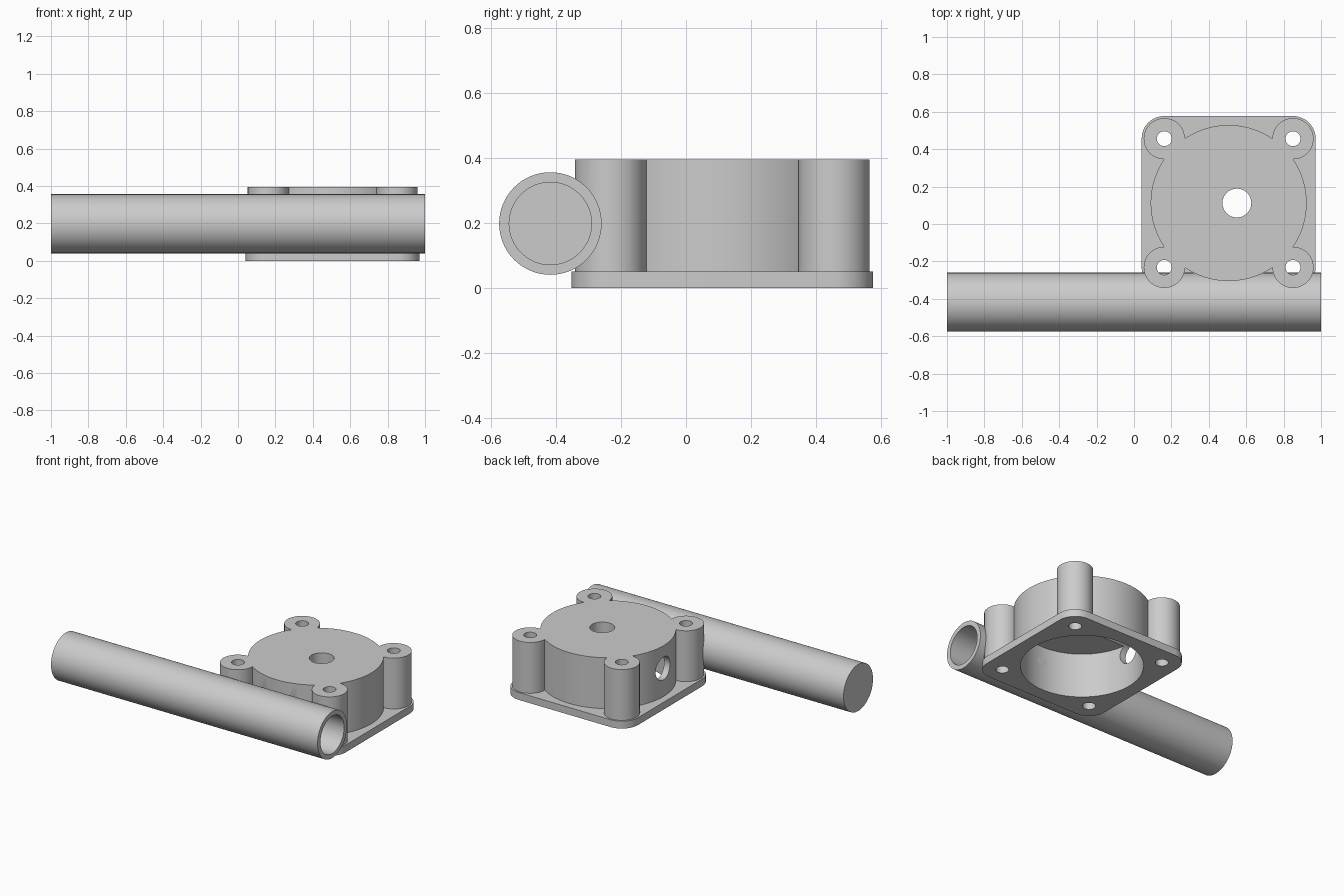
import bpy, bmesh
from math import pi
from mathutils import Vector

if "Cube" in bpy.data.objects:
    bpy.data.objects.remove(bpy.data.objects["Cube"])

CX, CY = 0.506, 0.112      # housing centre
TOP = 0.395
PITCH = 0.344              # half spacing of the screw bosses
TY, TZ = -0.418, 0.198     # tube axis
CORNERS = [(CX + sx * PITCH, CY + sy * PITCH) for sx in (-1, 1) for sy in (-1, 1)]


def rod(name, start, end, radius, sides=64):
    a, b = Vector(start), Vector(end)
    d = b - a
    rot = (0, pi / 2, 0) if abs(d.x) > abs(d.z) else (0, 0, 0)
    bpy.ops.mesh.primitive_cylinder_add(vertices=sides, radius=radius, depth=d.length,
                                        location=(a + b) / 2, rotation=rot)
    ob = bpy.context.object
    ob.name = name
    return ob


def rounded_plate(name, half, height, radius):
    bpy.ops.mesh.primitive_cube_add(size=1, location=(CX, CY, height / 2))
    ob = bpy.context.object
    ob.name = name
    ob.scale = (2 * half, 2 * half, height)
    bpy.ops.object.transform_apply(location=False, rotation=False, scale=True)
    bm = bmesh.new()
    bm.from_mesh(ob.data)
    edges = [e for e in bm.edges if abs(e.verts[0].co.z - e.verts[1].co.z) > height / 2]
    bmesh.ops.bevel(bm, geom=edges, offset=radius, segments=12, profile=0.5, affect='EDGES')
    bm.to_mesh(ob.data)
    bm.free()
    return ob


def combine(target, others, op):
    for o in others:
        m = target.modifiers.new(op, 'BOOLEAN')
        m.operation, m.solver, m.object = op, 'EXACT', o
        bpy.context.view_layer.objects.active = target
        bpy.ops.object.modifier_apply(modifier=m.name)
        bpy.data.objects.remove(o)


def smooth(ob):
    bpy.ops.object.select_all(action='DESELECT')
    ob.select_set(True)
    bpy.context.view_layer.objects.active = ob
    bpy.ops.object.shade_smooth_by_angle(angle=0.5)


# Housing: square flange, round body and four corner bosses
housing = rounded_plate("pump_housing", 0.465, 0.05, 0.12)
solids = [rod("body", (CX, CY, 0.02), (CX, CY, TOP), 0.417, 96)]
solids += [rod("boss", (x, y, 0.02), (x, y, TOP), 0.11) for x, y in CORNERS]
combine(housing, solids, 'UNION')

# Chamber open below, inlet on top, side port and screw holes
cuts = [rod("chamber", (CX, CY, -0.1), (CX, CY, 0.30), 0.374, 96),
        rod("inlet", (0.55, CY, 0.2), (0.55, CY, 0.5), 0.077),
        rod("port", (0, CY, 0.24), (0.3, CY, 0.24), 0.077)]
cuts += [rod("screw_hole", (x, y, -0.1), (x, y, 0.5), 0.04, 32) for x, y in CORNERS]
# Keep the tube bore clear of the bosses
cuts.append(rod("bore_clearance", (-0.96, TY, TZ), (1.1, TY, TZ), 0.14))
combine(housing, cuts, 'DIFFERENCE')
smooth(housing)

# Battery tube, closed at the left end
tube = rod("side_tube", (-1, TY, TZ), (1, TY, TZ), 0.158)
combine(tube, [rod("bore", (-0.96, TY, TZ), (1.1, TY, TZ), 0.127)], 'DIFFERENCE')
smooth(tube)
